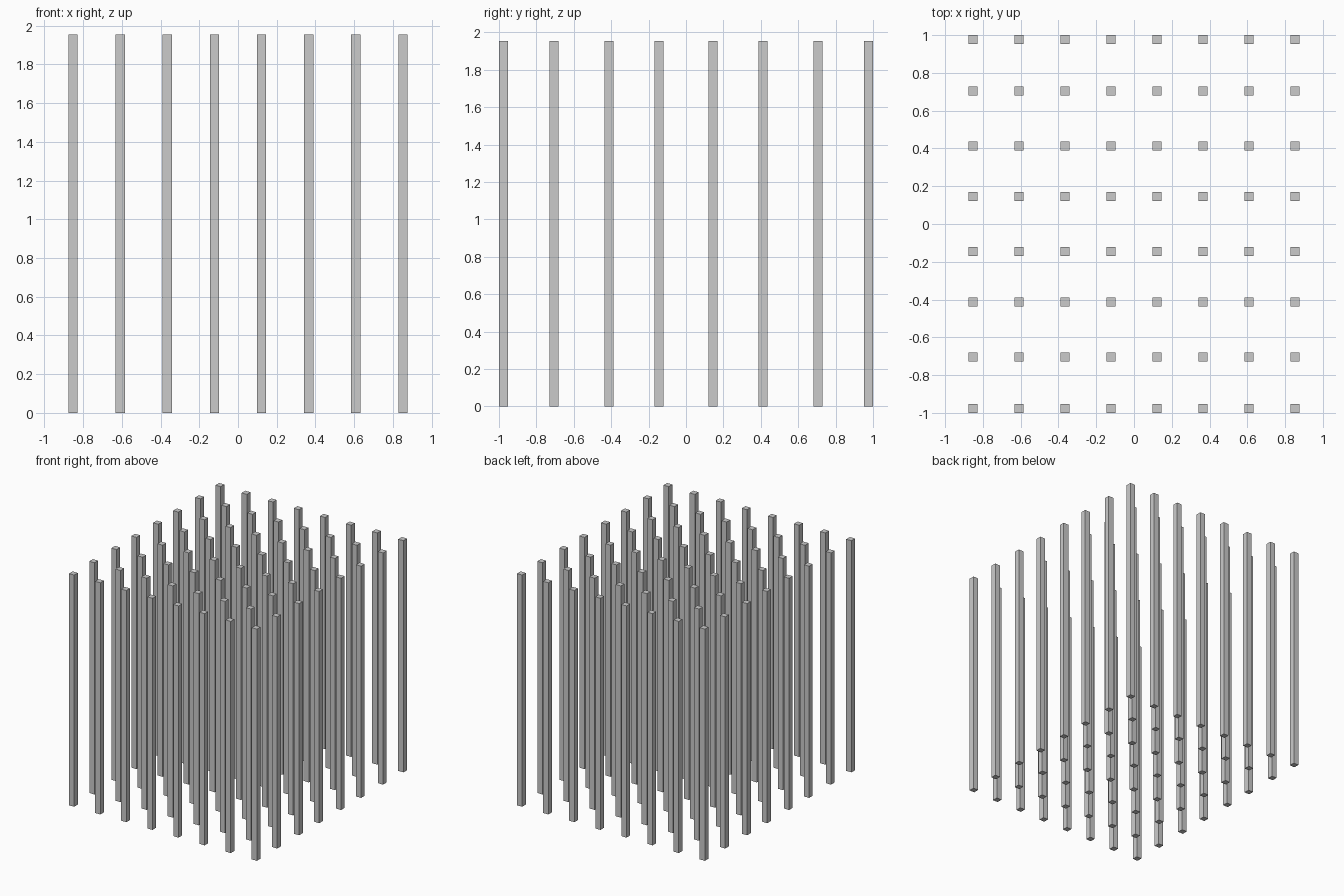
import bpy
import bmesh
from mathutils import Matrix, Vector

if "Cube" in bpy.data.objects:
    bpy.data.objects.remove(bpy.data.objects["Cube"])

SIDE, HEIGHT = 0.048, 1.953
HALF_X = [0.1217, 0.365, 0.6085, 0.852]   # column spacing
HALF_Y = [0.1455, 0.4125, 0.705, 0.976]   # rows arranged in pairs


def mirrored(values):
    return [-v for v in reversed(values)] + values


# one square post, standing on the ground
mesh = bpy.data.meshes.new("square_post")
bm = bmesh.new()
bmesh.ops.create_cube(bm, size=1.0, matrix=Matrix.Translation((0, 0, HEIGHT / 2))
                      @ Matrix.Diagonal((SIDE, SIDE, HEIGHT, 1)))
bm.to_mesh(mesh)
bm.free()

# 8 x 8 grid of posts sharing that mesh
for row, y in enumerate(mirrored(HALF_Y), 1):
    for col, x in enumerate(mirrored(HALF_X), 1):
        post = bpy.data.objects.new(f"post_row{row}_col{col}", mesh)
        post.location = Vector((x, y, 0))
        bpy.context.collection.objects.link(post)
